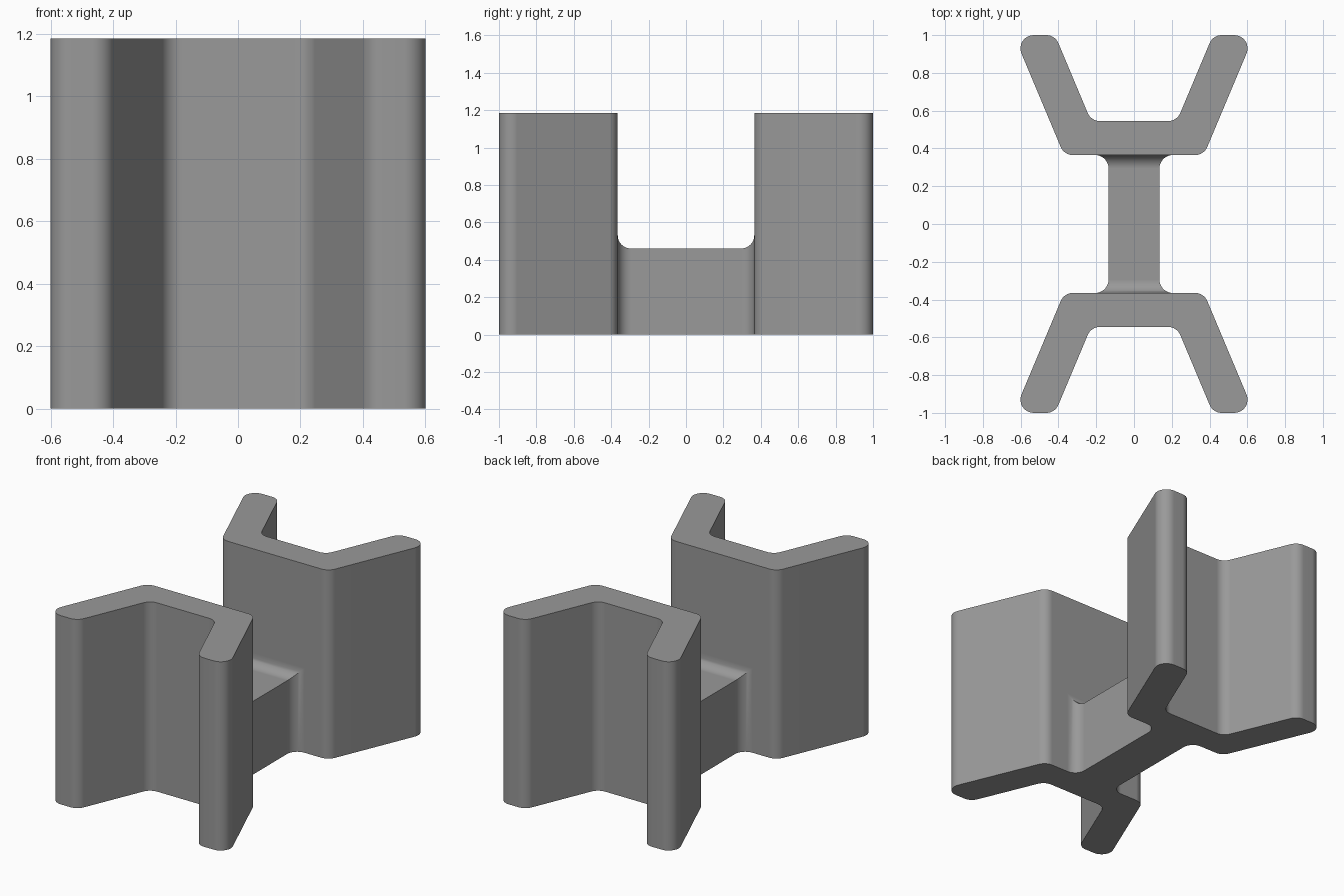
import bpy, bmesh, math
from mathutils import Vector

if "Cube" in bpy.data.objects:
    bpy.data.objects.remove(bpy.data.objects["Cube"])

H = 1.185          # flange height
R = 0.07           # radius of every rounded corner
INNER, FACE = 0.365, 0.545   # near and far side of the flange plate
SLOPE = 0.42       # sideways lean of the flared wings
WEB_W, WEB_H = 0.135, 0.46   # half width and height of the web

grey = bpy.data.materials.new("grey")
grey.diffuse_color = (0.32, 0.32, 0.32, 1)
grey.use_nodes = True
grey.node_tree.nodes["Principled BSDF"].inputs["Base Color"].default_value = grey.diffuse_color


def rounded(points, r, steps=8):
    """Replace each corner of a closed 2D outline by an arc."""
    out = []
    for i, p in enumerate(points):
        p = Vector(p)
        a = (Vector(points[i - 1]) - p).normalized()
        b = (Vector(points[(i + 1) % len(points)]) - p).normalized()
        half = a.angle(b) / 2
        centre = p + (a + b).normalized() * r / math.sin(half)
        start = p + a * r / math.tan(half) - centre
        end = p + b * r / math.tan(half) - centre
        sweep = math.pi - 2 * half
        for k in range(steps + 1):
            t = k / steps
            out.append(centre + (start * math.sin((1 - t) * sweep)
                                 + end * math.sin(t * sweep)) / math.sin(sweep))
    return out


def make_object(name, bm):
    bmesh.ops.recalc_face_normals(bm, faces=bm.faces)
    mesh = bpy.data.meshes.new(name)
    bm.to_mesh(mesh)
    bm.free()
    mesh.materials.append(grey)
    ob = bpy.data.objects.new(name, mesh)
    bpy.context.collection.objects.link(ob)
    return ob


def flange(name, side):
    # Half outline from plate to wing tip, then mirrored in x
    half = [(0.37, INNER), (0.37 + SLOPE * (1 - INNER), 1),
            (0.227 + SLOPE * (1 - FACE), 1), (0.227, FACE)]
    outline = half + [(-x, y) for x, y in reversed(half)]
    bm = bmesh.new()
    face = bm.faces.new([bm.verts.new((p.x, p.y * side, 0)) for p in rounded(outline, R)])
    top = bmesh.ops.extrude_face_region(bm, geom=[face])["geom"]
    bmesh.ops.translate(bm, vec=(0, 0, H),
                        verts=[v for v in top if isinstance(v, bmesh.types.BMVert)])
    return make_object(name, bm)


def web(name):
    # Rectangular sections that widen and rise along a fillet at both ends
    end = [(INNER + 0.05, R)]
    for k in range(9):
        a = math.pi / 2 * k / 8
        end.append((INNER - R + R * math.cos(a), R * (1 - math.sin(a))))
    sections = [(-y, g) for y, g in end] + [(y, g) for y, g in reversed(end)]
    bm = bmesh.new()
    rings = []
    for y, g in sections:
        w, h = WEB_W + g, WEB_H + g
        rings.append([bm.verts.new(c) for c in
                      ((-w, y, 0), (w, y, 0), (w, y, h), (-w, y, h))])
    for a, b in zip(rings, rings[1:]):
        for i in range(4):
            j = (i + 1) % 4
            bm.faces.new((a[i], a[j], b[j], b[i]))
    bm.faces.new(rings[0])
    bm.faces.new(rings[-1])
    return make_object(name, bm)


# Join the web and both flanges into one solid
beam = web("flanged_beam")
for label, side in (("front_flange", -1), ("back_flange", 1)):
    part = flange(label, side)
    union = beam.modifiers.new("join " + label, "BOOLEAN")
    union.operation, union.solver, union.object = "UNION", "EXACT", part
    bpy.context.view_layer.objects.active = beam
    beam.select_set(True)
    bpy.ops.object.modifier_apply(modifier=union.name)
    bpy.data.objects.remove(part)

# Smooth fillets, crisp edges and flat plates
bpy.ops.object.shade_smooth_by_angle(angle=math.radians(30))
beam.modifiers.new("even normals", "WEIGHTED_NORMAL").keep_sharp = True
